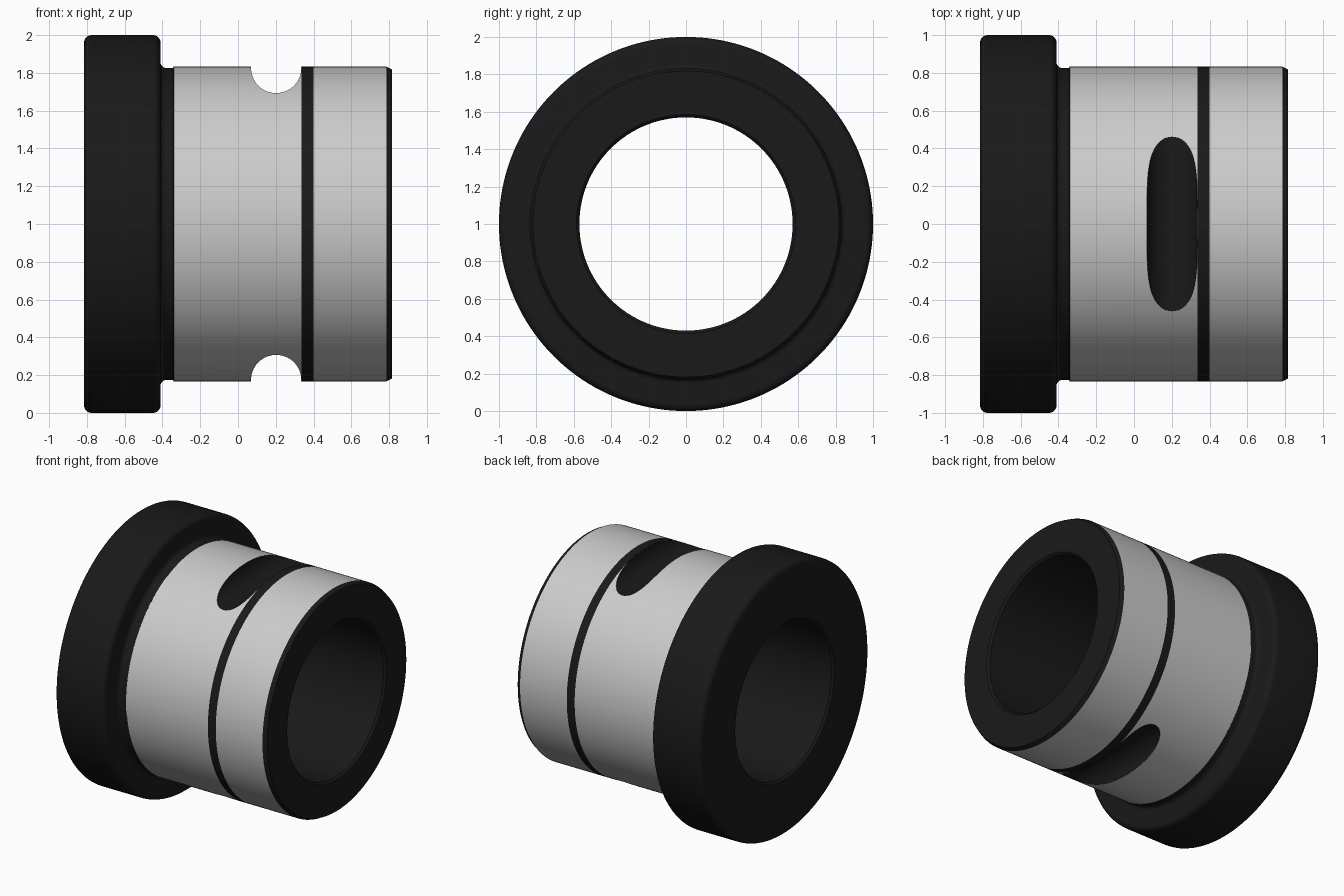
import bpy, bmesh, math
from mathutils import Matrix

if "Cube" in bpy.data.objects:
    bpy.data.objects.remove(bpy.data.objects["Cube"])

SEG = 160
CZ = 1.0       # height of the bushing axis
BLACK, GREY = 0, 1


def arc(cx, cr, rad, a0, a1, n=6):
    """Profile points (x, r) on a fillet arc, angles in degrees."""
    return [(cx + rad * math.cos(math.radians(a0 + (a1 - a0) * i / n)),
             cr + rad * math.sin(math.radians(a0 + (a1 - a0) * i / n)))
            for i in range(n + 1)]


def lathe(name, profile, grey_spans):
    """Revolve a closed (x, r) profile about the x axis."""
    bm = bmesh.new()
    rings = []
    for i in range(SEG):
        a = 2 * math.pi * i / SEG
        rings.append([bm.verts.new((x, r * math.cos(a), CZ + r * math.sin(a)))
                      for x, r in profile])
    n = len(profile)
    for i in range(SEG):
        p, q = rings[i], rings[(i + 1) % SEG]
        for j in range(n):
            k = (j + 1) % n
            f = bm.faces.new((p[j], p[k], q[k], q[j]))
            ends = (profile[j], profile[k])
            if all(e[1] == R for e in ends) and any(
                    lo <= sum(e[0] for e in ends) / 2 <= hi for lo, hi in grey_spans):
                f.material_index = GREY
    bmesh.ops.recalc_face_normals(bm, faces=bm.faces)
    return to_object(name, bm)


def to_object(name, bm):
    me = bpy.data.meshes.new(name)
    bm.to_mesh(me)
    bm.free()
    ob = bpy.data.objects.new(name, me)
    bpy.context.collection.objects.link(ob)
    return ob


black = bpy.data.materials.new("black_finish")
black.diffuse_color = (0.01, 0.01, 0.01, 1)
black.use_nodes = True
black.node_tree.nodes["Principled BSDF"].inputs["Base Color"].default_value = black.diffuse_color

# Flanged bushing: bore, rounded flange, relief at the shoulder, chamfered nose
R, BORE, H = 0.833, 0.57, 0.815
profile = [(-H, BORE + 0.015)]
profile += arc(-H + 0.04, 0.96, 0.04, 180, 90)
profile += arc(-0.41 - 0.04, 0.96, 0.04, 90, 0)
profile += arc(-0.38, 0.856, 0.03, 180, 270)
profile += [(-0.345, 0.826), (-0.34, R), (0.335, R), (0.40, R), (0.785, R),
            (H, 0.818), (H, BORE + 0.015), (H - 0.015, BORE), (-H + 0.015, BORE)]
bushing = lathe("flanged_bushing", profile, [(-0.34, 0.335), (0.40, 0.785)])
bushing.data.materials.append(black)
bushing.data.materials.append(None)   # plain grey outer wall

# Round cross slots at the top and bottom of the sleeve
bm = bmesh.new()
for z in (0.174, 1.826):
    m = Matrix.Translation((0.202, 0, z)) @ Matrix.Rotation(math.pi / 2, 4, 'X')
    bmesh.ops.create_cone(bm, cap_ends=True, segments=64, radius1=0.133,
                          radius2=0.133, depth=2.4, matrix=m)
cutter = to_object("slot_cutter", bm)
cutter.data.materials.append(black)
cutter.hide_render = True

cut = bushing.modifiers.new("slots", 'BOOLEAN')
cut.operation = 'DIFFERENCE'
cut.solver = 'EXACT'
cut.object = cutter
bpy.context.view_layer.objects.active = bushing
bushing.select_set(True)
bpy.ops.object.modifier_apply(modifier=cut.name)
bpy.data.objects.remove(cutter)
bpy.ops.object.shade_smooth_by_angle(angle=math.radians(25))
